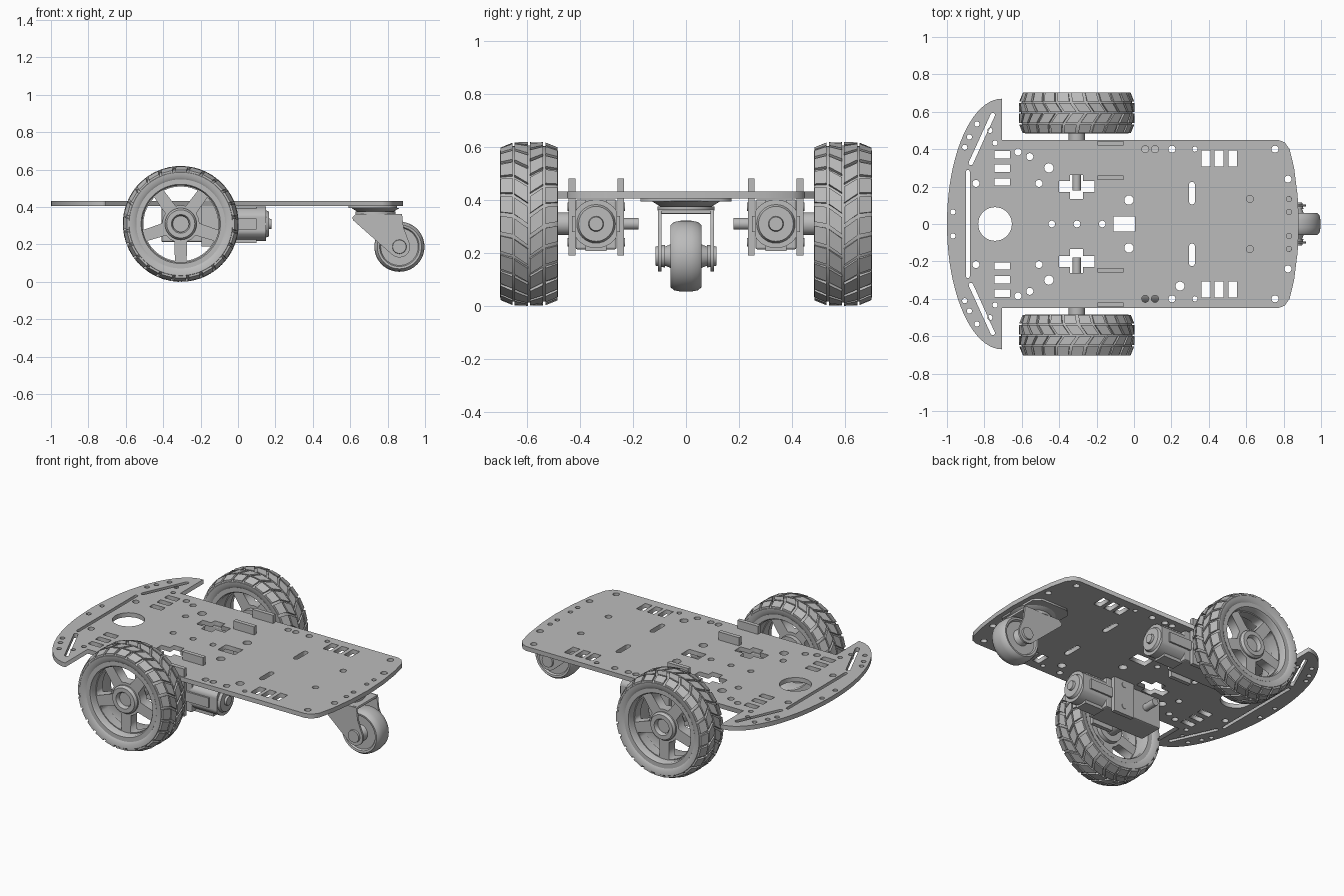
import bpy, bmesh
from math import sin, cos, pi, radians, atan2, hypot
from mathutils import Matrix, Vector

cube = bpy.data.objects.get("Cube")
if cube:
    bpy.data.objects.remove(cube)

grey = bpy.data.materials.new("plain grey")
grey.use_nodes = True
grey.diffuse_color = (0.5, 0.5, 0.5, 1)
grey.node_tree.nodes["Principled BSDF"].inputs["Base Color"].default_value = (0.5, 0.5, 0.5, 1)


def activate(ob):
    bpy.ops.object.select_all(action='DESELECT')
    ob.select_set(True)
    bpy.context.view_layer.objects.active = ob


def finish(name, bm, smooth=True):
    bmesh.ops.recalc_face_normals(bm, faces=bm.faces)
    me = bpy.data.meshes.new(name)
    bm.to_mesh(me)
    bm.free()
    me.materials.append(grey)
    ob = bpy.data.objects.new(name, me)
    bpy.context.collection.objects.link(ob)
    if smooth:
        activate(ob)
        bpy.ops.object.shade_smooth_by_angle(angle=radians(35))
    return ob


def box(name, xs, ys, zs, bevel=0.0):
    bm = bmesh.new()
    mid = Vector([(a + b) / 2 for a, b in (xs, ys, zs)])
    size = [abs(b - a) for a, b in (xs, ys, zs)]
    bmesh.ops.create_cube(bm, size=1, matrix=Matrix.Translation(mid) @ Matrix.Diagonal((*size, 1)))
    if bevel:
        bmesh.ops.bevel(bm, geom=bm.edges[:], offset=bevel, segments=2, affect='EDGES', profile=0.5)
    return finish(name, bm, False)


def rod(name, start, end, r1, r2=None, sides=32):
    a, b = Vector(start), Vector(end)
    bm = bmesh.new()
    turn = (b - a).to_track_quat('Z', 'Y').to_matrix().to_4x4()
    bmesh.ops.create_cone(bm, cap_ends=True, segments=sides, radius1=r1, radius2=r2 or r1,
                          depth=(b - a).length, matrix=Matrix.Translation((a + b) / 2) @ turn)
    return finish(name, bm)


def lathe(name, profile, centre, side=1, sides=72):
    """Revolve a closed (radius, y) profile about a line along y."""
    bm = bmesh.new()
    rings = []
    for i in range(sides):
        t = 2 * pi * i / sides
        rings.append([bm.verts.new((centre[0] + r * cos(t), centre[1] + side * y, centre[2] + r * sin(t)))
                      for r, y in profile])
    n = len(profile)
    for i in range(sides):
        p, q = rings[i], rings[(i + 1) % sides]
        for j in range(n):
            k = (j + 1) % n
            bm.faces.new((p[j], p[k], q[k], q[j]))
    return finish(name, bm)


def plate(name, loops, thick, place, upright=False):
    """Flat sheet: the first loop is the outline, the others are holes."""
    cu = bpy.data.curves.new(name, 'CURVE')
    cu.dimensions, cu.fill_mode, cu.extrude = '2D', 'BOTH', thick / 2
    for loop in loops:
        sp = cu.splines.new('POLY')
        sp.points.add(len(loop) - 1)
        for pt, (x, y) in zip(sp.points, loop):
            pt.co = (x, y, 0, 1)
        sp.use_cyclic_u = True
    cu.materials.append(grey)
    ob = bpy.data.objects.new(name, cu)
    bpy.context.collection.objects.link(ob)
    ob.location = place
    if upright:
        ob.rotation_euler.x = pi / 2
    activate(ob)
    bpy.ops.object.convert(target='MESH')
    return ob


def circle(x, y, r, n=20):
    return [(x + r * cos(2 * pi * i / n), y + r * sin(2 * pi * i / n)) for i in range(n)]


def rect(x, y, hx, hy):
    return [(x - hx, y - hy), (x + hx, y - hy), (x + hx, y + hy), (x - hx, y + hy)]


def slot(x1, y1, x2, y2, r):
    t = atan2(y2 - y1, x2 - x1)
    half = [t + pi / 2 + pi * i / 6 for i in range(7)]
    return [(x1 + r * cos(a), y1 + r * sin(a)) for a in half] + \
           [(x2 - r * cos(a), y2 - r * sin(a)) for a in half]


def flip(loop):
    return [(x, -y) for x, y in loop]


# chassis deck: outline of one half, mirrored
half = [(-0.705 - 0.295 * cos(a), 0.67 * sin(a)) for a in [pi / 2 * i / 20 for i in range(21)]]
half += [(-0.705, 0.45), (0.77, 0.45), (0.805, 0.437), (0.832, 0.4), (0.856, 0.3), (0.875, 0.15), (0.882, 0)]
outline = half + flip(half[1:-1])[::-1]

# holes that repeat on both sides
pairs = [slot(-0.755, 0.583, -0.872, 0.326, 0.012), slot(0.31, 0.12, 0.31, 0.21, 0.016)]
pairs += [rect(x, 0.35, 0.024, 0.043) for x in (0.385, 0.455, 0.528)]
pairs += [rect(-0.705, y, 0.041, 0.019) for y in (0.37, 0.298, 0.225)]
pairs.append([(-0.4, 0.17), (-0.342, 0.17), (-0.342, 0.133), (-0.272, 0.133), (-0.272, 0.17), (-0.21, 0.17),
              (-0.21, 0.23), (-0.272, 0.23), (-0.272, 0.262), (-0.342, 0.262), (-0.342, 0.23), (-0.4, 0.23)])
small = [(-0.84, 0.535), (-0.88, 0.465), (-0.905, 0.41), (-0.77, 0.5), (-0.743, 0.433), (-0.968, 0.064),
         (0.326, 0.4), (0.829, 0.064), (0.829, 0.134)]
medium = [(-0.845, 0.217), (-0.62, 0.385), (-0.557, 0.36), (-0.508, 0.217), (0.06, 0.4), (0.112, 0.4),
          (0.203, 0.4), (0.754, 0.4), (0.62, 0.134), (0.823, 0.24)]
large = [(-0.455, 0.3), (-0.027, 0.128)]
for group, r in ((small, 0.014), (medium, 0.019), (large, 0.025)):
    pairs += [circle(x, y, r, 16) for x, y in group]
middle = [circle(-0.743, 0, 0.09, 40), rect(-0.052, 0, 0.058, 0.039), slot(-0.888, -0.28, -0.888, 0.28, 0.01),
          circle(0.246, -0.332, 0.024)]
middle += [circle(x, 0, 0.018) for x in (-0.44, -0.305, -0.17)]
plate("chassis_deck", [outline] + pairs + [flip(p) for p in pairs] + middle, 0.027, (0, 0, 0.419))

# drive wheels and gear motors
AX, AZ, R, WY = -0.306, 0.31, 0.31, 0.594


def tread_radius(y):
    return R - 0.022 * (abs(y) / 0.11) ** 4


def tread(name, side, rows=24):
    bm = bmesh.new()
    step = 2 * pi / rows
    # each column: y range, angular shift at both ends, in steps
    columns = [(0.004, 0.054, 0.0, 0.45), (0.062, 0.108, 0.5, 0.6)]
    for s in (1, -1):
        for y0, y1, a0, a1 in columns:
            for i in range(rows):
                top, low = [], []
                for y, a in ((y0, a0), (y1, a1), (y1, a1 + 0.8), (y0, a0 + 0.8)):
                    t = (i + a + (0.5 if s < 0 else 0)) * step
                    for ring, r in ((top, tread_radius(y)), (low, tread_radius(y) - 0.03)):
                        ring.append(bm.verts.new((AX + r * cos(t), side * (WY + s * y), AZ + r * sin(t))))
                bm.faces.new(top)
                bm.faces.new(low[::-1])
                for j in range(4):
                    k = (j + 1) % 4
                    bm.faces.new((low[j], low[k], top[k], top[j]))
    return finish(name, bm, False)


tyre = [(0.236, -0.098), (0.25, -0.108), (0.276, -0.11), (0.284, -0.1), (0.294, -0.06), (0.297, 0),
        (0.294, 0.06), (0.284, 0.1), (0.276, 0.11), (0.25, 0.108), (0.236, 0.098)]
rim = [(0.205, -0.09), (0.212, -0.1), (0.238, -0.1), (0.238, 0.1), (0.212, 0.1), (0.205, 0.09)]
hub = [(0.043, -0.03), (0.08, -0.03), (0.085, 0.065), (0.075, 0.08), (0.05, 0.08), (0.043, 0.07)]
windows = []
for k in range(5):
    c = pi / 2 + k * 2 * pi / 5
    outer = [(0.2 * cos(c + radians(a)), 0.2 * sin(c + radians(a))) for a in range(-27, 28, 9)]
    inner = [(0.1 * cos(c + radians(a)), 0.1 * sin(c + radians(a))) for a in (16, 0, -16)]
    windows.append(outer + inner)

for side, tag in ((1, "left"), (-1, "right")):
    mid = (AX, side * WY, AZ)
    lathe(tag + "_tyre", tyre, mid, side, 96)
    tread(tag + "_tread_blocks", side)
    lathe(tag + "_rim", rim, mid, side, 96)
    lathe(tag + "_hub", hub, mid, side, 48)
    plate(tag + "_spokes", [circle(0, 0, 0.208, 64)] + windows, 0.06, (AX, side * (WY + 0.025), AZ), True)
    rod(tag + "_hub_sleeve", (AX, side * 0.44, AZ), (AX, side * 0.64, AZ), 0.043)
    rod(tag + "_axle_stub", (AX, side * 0.18, AZ), (AX, side * 0.44, AZ), 0.022)

    # gear box, motor can and its strap
    my = side * 0.34
    box(tag + "_gearbox", (-0.41, -0.02), (my - 0.078, my + 0.078), (0.213, 0.403), 0.008)
    can = rod(tag + "_motor_can", (-0.03, my, AZ), (0.15, my, AZ), 0.092, sides=48)
    for v in can.data.vertices:
        v.co.y = max(my - 0.08, min(my + 0.08, v.co.y))
    rod(tag + "_motor_cap", (0.15, my, AZ), (0.165, my, AZ), 0.073, 0.066)
    rod(tag + "_motor_boss", (0.16, my, AZ), (0.178, my, AZ), 0.03, 0.026)
    for z in (0.218, 0.392):
        box(tag + "_strap_bar", (-0.03, 0.1), (my - 0.04, my + 0.04), (z - 0.01, z + 0.01))
    for s in (-1, 1):
        box(tag + "_strap_clip", (-0.06, 0.1), (my + s * 0.078, my + s * 0.09), (0.28, 0.34))

    # upright motor brackets poking through the deck
    for y in (0.247, 0.431):
        box(tag + "_motor_bracket", (-0.195, -0.055), (side * (y - 0.0125), side * (y + 0.0125)), (0.19, 0.482))
        for z in (0.24, 0.375):
            out = 0.016 if y > 0.3 else -0.016
            rod(tag + "_bracket_bolt", (-0.125, side * y, z), (-0.125, side * (y + out), z), 0.016, sides=12)

# swivel caster
CX, CZ = 0.863, 0.188
base = [(0.59, -0.13), (0.63, -0.172), (0.81, -0.172), (0.85, -0.13)]
plate("caster_base", [base + flip(base)[::-1]], 0.012, (0, 0, 0.4))
rod("caster_swivel", (0.735, 0, 0.374), (0.735, 0, 0.396), 0.095, 0.13, 48)
rod("caster_bearing", (0.735, 0, 0.36), (0.735, 0, 0.376), 0.108, sides=48)
box("caster_crown", (0.63, 0.875), (-0.105, 0.105), (0.347, 0.364), 0.005)
round_end = [(CX + 0.058 * cos(radians(a)), CZ + 0.058 * sin(radians(a))) for a in range(-130, 31, 20)]
arm = [(0.63, 0.364), (0.612, 0.345), (0.615, 0.33)] + round_end + [(0.885, 0.29), (0.877, 0.364)]
caster = [(0.002, -0.046), (0.1, -0.046), (0.106, -0.056), (0.118, -0.058), (0.129, -0.045), (0.134, -0.02)]
lathe("caster_wheel", caster + [(r, -y) for r, y in caster[::-1]], (CX, 0, CZ), 1, 64)
rod("caster_axle", (CX, -0.1, CZ), (CX, 0.1, CZ), 0.025)
for s, tag in ((1, "left"), (-1, "right")):
    plate(tag + "_caster_arm", [arm], 0.012, (0, s * 0.099, 0), True)
    rod(tag + "_caster_spacer", (CX, s * 0.045, CZ), (CX, s * 0.095, CZ), 0.05, 0.03)
    rod(tag + "_caster_nut", (CX, s * 0.08, CZ), (CX, s * 0.115, CZ), 0.043, 0.036, 24)
